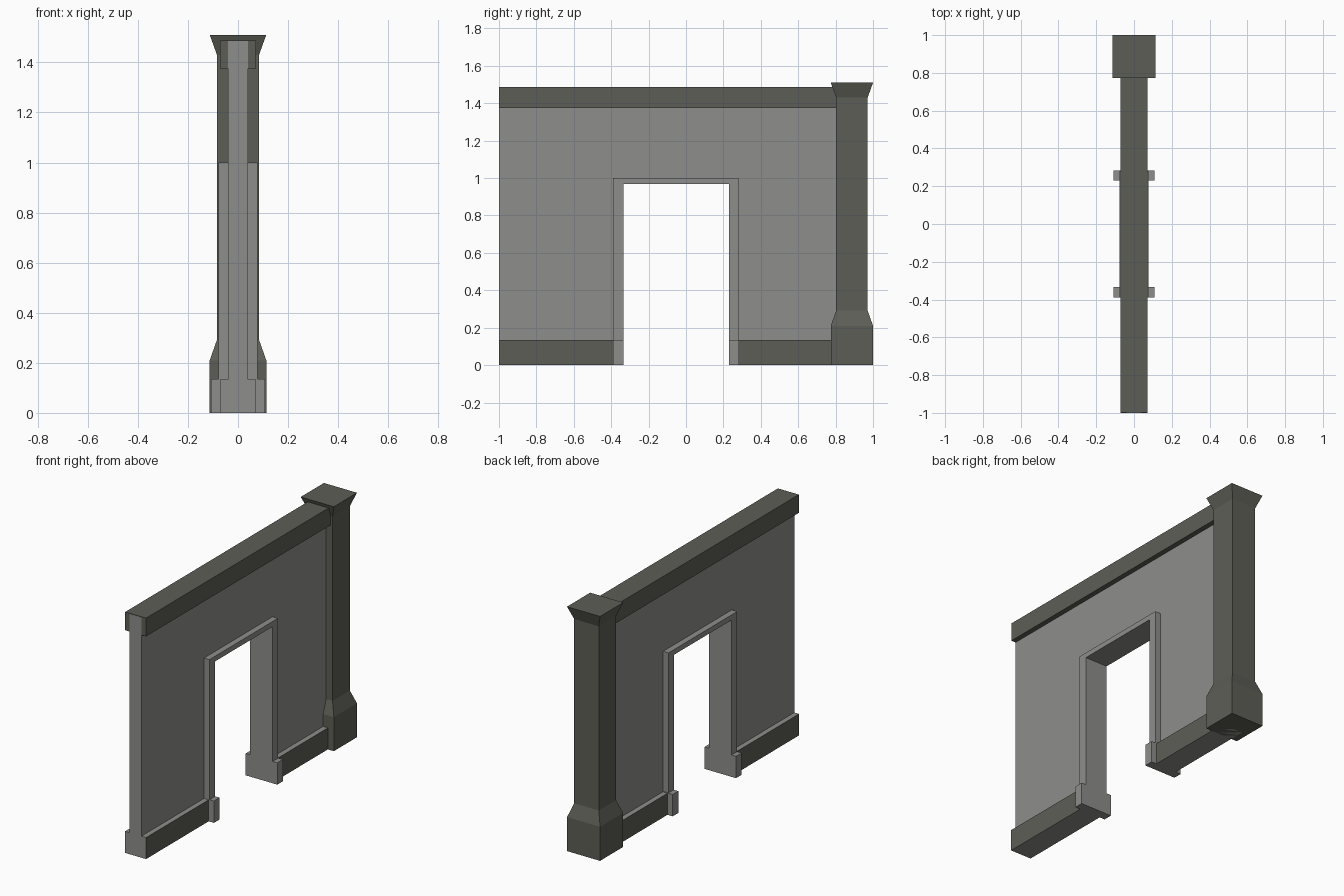
import bpy, bmesh

if "Cube" in bpy.data.objects:
    bpy.data.objects.remove(bpy.data.objects["Cube"])


def material(name, rgb):
    m = bpy.data.materials.new(name)
    m.diffuse_color = (*rgb, 1)
    m.use_nodes = True
    m.node_tree.nodes["Principled BSDF"].inputs["Base Color"].default_value = m.diffuse_color
    return m


stone = material("light grey stone", (0.27, 0.27, 0.262))
trim = material("dark grey trim", (0.108, 0.111, 0.092))


def finish(name, bm, mats):
    bmesh.ops.recalc_face_normals(bm, faces=bm.faces[:])
    me = bpy.data.meshes.new(name)
    bm.to_mesh(me)
    bm.free()
    for m in mats:
        me.materials.append(m)
    ob = bpy.data.objects.new(name, me)
    bpy.context.collection.objects.link(ob)
    return ob


def slab(name, outline, half, mats):
    """Extrude a (y, z) outline across x from -half to +half."""
    bm = bmesh.new()
    f = bm.faces.new([bm.verts.new((-half, y, z)) for y, z in outline])
    r = bmesh.ops.extrude_face_region(bm, geom=[f])
    verts = [v for v in r["geom"] if isinstance(v, bmesh.types.BMVert)]
    bmesh.ops.translate(bm, verts=verts, vec=(2 * half, 0, 0))
    return finish(name, bm, mats)


def box(name, y0, y1, z0, z1, half, mats):
    return slab(name, [(y0, z0), (y1, z0), (y1, z1), (y0, z1)], half, mats)


def arch(y0, y1, z0, z1, a, b, top):
    """Upside-down U: outer rectangle with a doorway a..b up to top."""
    return [(y0, z0), (a, z0), (a, top), (b, top),
            (b, z0), (y1, z0), (y1, z1), (y0, z1)]


# Wall with doorway
slab("wall", arch(-1, 0.87, 0.08, 1.485, -0.36, 0.255, 0.985), 0.04, [stone])

# Door surround and its foot blocks
slab("door_frame", arch(-0.39, 0.28, 0.135, 1.0, -0.334, 0.229, 0.968), 0.077, [stone])
for side, y0, y1 in (("left", -0.389, -0.334), ("right", 0.229, 0.284)):
    box(side + "_door_foot", y0, y1, 0, 0.135, 0.108, [stone])

# Skirtings: dark long faces, light top, ends and underside
for side, y0, y1 in (("left", -1, -0.37), ("right", 0.265, 0.87)):
    ob = box(side + "_skirting", y0, y1, 0, 0.133, 0.072, [stone, trim])
    for p in ob.data.polygons:
        p.material_index = int(abs(p.normal.x) > 0.5)

# Top rail
box("top_rail", -0.999, 0.86, 1.375, 1.488, 0.0715, [trim])

# Square pillar with flared base and cap
bm = bmesh.new()
rings = []
for h, z in ((0.113, 0), (0.113, 0.21), (0.084, 0.292), (0.084, 1.43), (0.113, 1.51)):
    rings.append([bm.verts.new((sx * h, 0.887 + sy * h, z))
                  for sx, sy in ((-1, -1), (1, -1), (1, 1), (-1, 1))])
for lo, hi in zip(rings, rings[1:]):
    for i in range(4):
        j = (i + 1) % 4
        bm.faces.new((lo[i], lo[j], hi[j], hi[i]))
bm.faces.new(rings[0])
bm.faces.new(rings[-1])
finish("pillar", bm, [trim])
